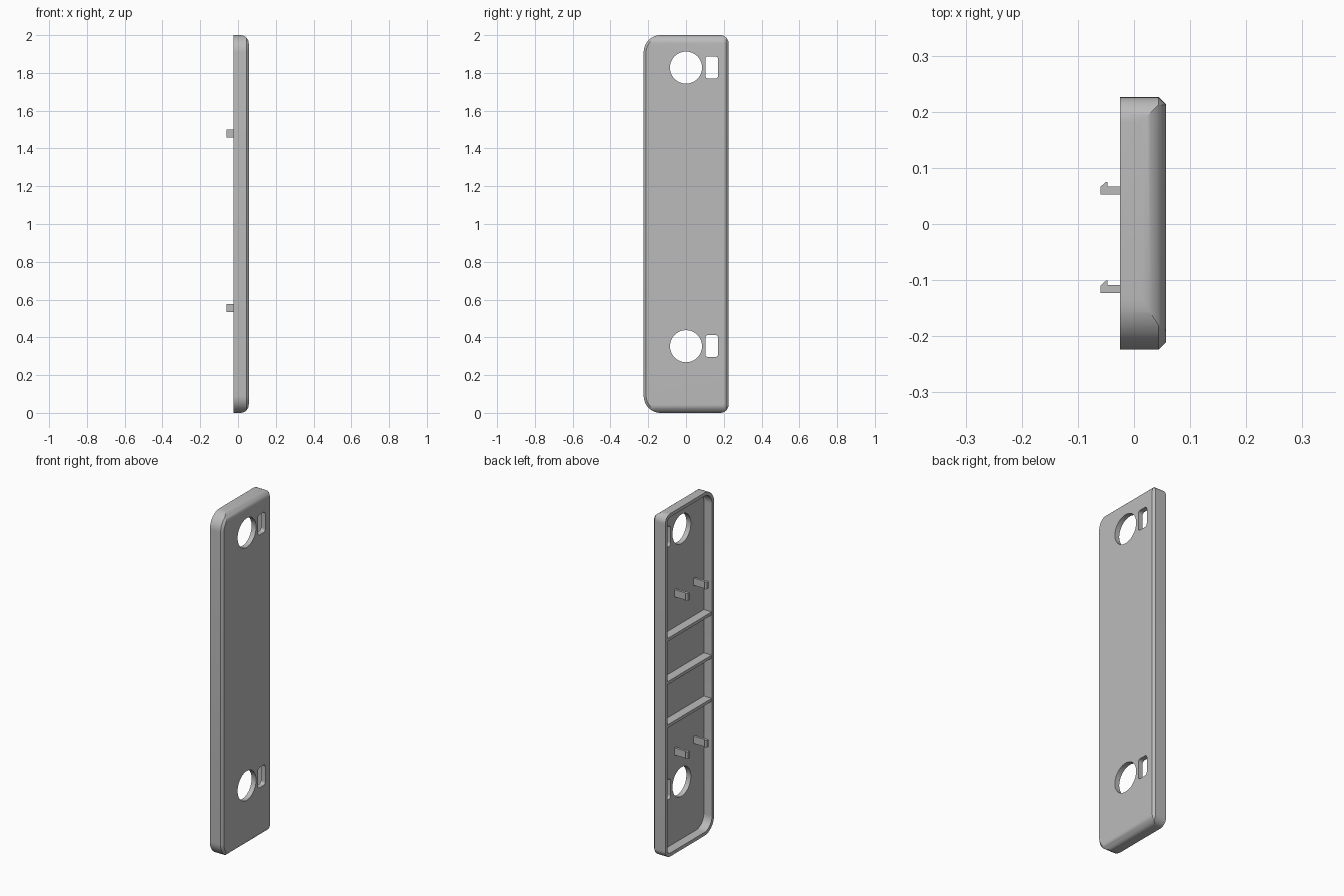
import bpy, bmesh
from math import sin, cos, pi

cube = bpy.data.objects.get("Cube")
if cube:
    bpy.data.objects.remove(cube, do_unlink=True)

grey = bpy.data.materials.new("plain grey")
grey.use_nodes = True
colour = (0.5, 0.5, 0.5, 1)
grey.diffuse_color = colour
grey.node_tree.nodes["Principled BSDF"].inputs["Base Color"].default_value = colour

Y0, Y1, HEIGHT = -0.224, 0.226, 2.0
BACK, INNER, FACE = -0.025, 0.028, 0.057


def arc(cu, cv, r, start, sweep, steps=12):
    angles = [start + sweep * i / steps for i in range(steps + 1)]
    return [(cu + r * cos(a), cv + r * sin(a)) for a in angles]


def rounded(inset, r_front, r_back, y0=Y0, y1=Y1, z0=0, z1=HEIGHT):
    """Rounded rectangle in y and z with separate front and back corner radii."""
    y0, y1, z0, z1 = y0 + inset, y1 - inset, z0 + inset, z1 - inset
    a, b = r_front - inset, r_back - inset
    return (arc(y0 + a, z0 + a, a, pi, pi / 2) + arc(y1 - b, z0 + b, b, -pi / 2, pi / 2)
            + arc(y1 - b, z1 - b, b, 0, pi / 2) + arc(y0 + a, z1 - a, a, pi / 2, pi / 2))


def loft(name, rings):
    """Closed solid through rings of 3D points."""
    bm = bmesh.new()
    loops = [[bm.verts.new(p) for p in ring] for ring in rings]
    n = len(loops[0])
    for lower, upper in zip(loops, loops[1:]):
        for i in range(n):
            j = (i + 1) % n
            bm.faces.new((lower[i], lower[j], upper[j], upper[i]))
    bm.faces.new(loops[0][::-1])
    bm.faces.new(loops[-1])
    bmesh.ops.recalc_face_normals(bm, faces=bm.faces)
    mesh = bpy.data.meshes.new(name)
    bm.to_mesh(mesh)
    bm.free()
    mesh.materials.append(grey)
    ob = bpy.data.objects.new(name, mesh)
    bpy.context.collection.objects.link(ob)
    return ob


def along_x(name, layers):
    return loft(name, [[(x, y, z) for y, z in pts] for x, pts in layers])


def box(name, x0, x1, y0, y1, z0, z1):
    pts = [(y0, z0), (y1, z0), (y1, z1), (y0, z1)]
    return along_x(name, [(x0, pts), (x1, pts)])


def cut(target, tool, operation):
    mod = target.modifiers.new("cut", 'BOOLEAN')
    mod.operation, mod.solver, mod.object = operation, 'EXACT', tool
    bpy.context.view_layer.objects.active = target
    bpy.ops.object.modifier_apply(modifier=mod.name)
    bpy.data.objects.remove(tool, do_unlink=True)


# Cover shell with a chamfered outer rim
chamfer = 0.013
outline = rounded(0, 0.09, 0.045)
cover = along_x("cover", [(BACK, outline), (FACE - chamfer, outline),
                          (FACE, rounded(chamfer, 0.09, 0.045))])

# Round over the top and bottom ends of the outer face
r = 0.045
ends = ([(-0.1, 0)] + arc(FACE - r, r, r, -pi / 2, pi / 2)
        + arc(FACE - r, HEIGHT - r, r, 0, pi / 2) + [(-0.1, HEIGHT)])
cut(cover, loft("end_rounding", [[(x, y, z) for x, z in ends] for y in (-0.4, 0.4)]), 'INTERSECT')

# Hollow back
inner = rounded(0.02, 0.09, 0.045)
cut(cover, along_x("cavity", [(-0.1, inner), (INNER, inner)]), 'DIFFERENCE')

# Round holes and small slots
for z in (0.353, 1.828):
    circle = arc(0, z, 0.085, 0, 2 * pi, 48)[:-1]
    slot = rounded(0, 0.016, 0.016, 0.102, 0.17, z - 0.058, z + 0.06)
    for pts in (circle, slot):
        cut(cover, along_x("hole", [(-0.1, pts), (0.1, pts)]), 'DIFFERENCE')

# Smooth curved areas, keep edges crisp
bpy.ops.object.select_all(action='DESELECT')
cover.select_set(True)
bpy.context.view_layer.objects.active = cover
bpy.ops.object.shade_smooth_by_angle(angle=pi / 7)

# Cross ribs inside the shell
for i in (-1, 0, 1):
    z = 1.018 + 0.252 * i
    box("rib", BACK + 0.002, INNER + 0.005, Y0 + 0.012, Y1 - 0.012, z - 0.009, z + 0.009)

# Barbed snap hooks
hook = [(INNER + 0.005, 0), (-0.06, 0), (-0.06, 0.013), (-0.05, 0.022),
        (-0.047, 0.022), (-0.047, 0.014), (INNER + 0.005, 0.014)]
for z in (0.555, 1.478):
    for y in (-0.123, 0.053):
        loft("snap_hook", [[(x, y + v, z + dz) for x, v in hook] for dz in (-0.021, 0.021)])
